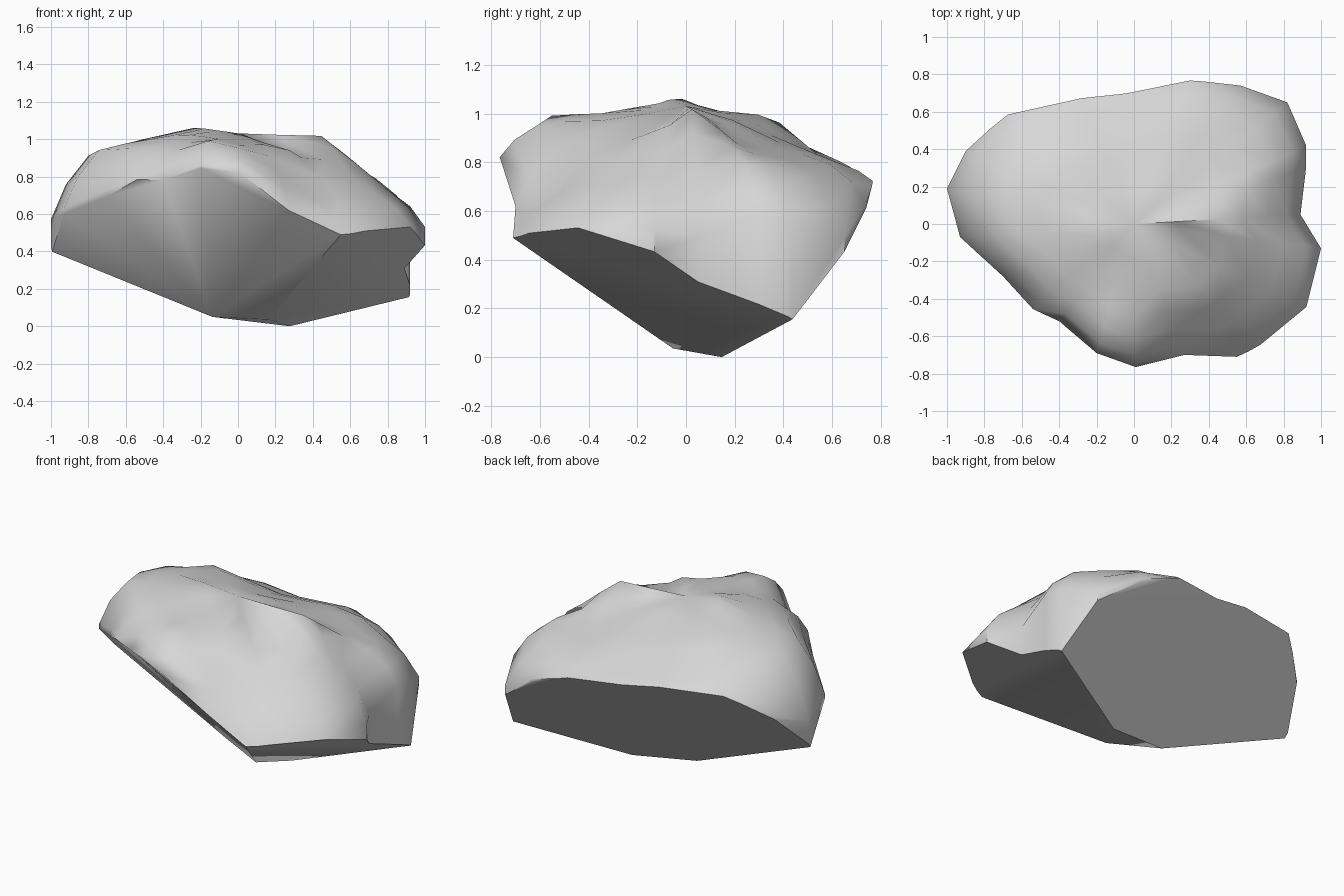
import bpy, bmesh, math
from mathutils import Vector

if "Cube" in bpy.data.objects:
    bpy.data.objects.remove(bpy.data.objects["Cube"])

# Outline seen from above: x, y, rim height, height at 80 %, height at 50 % of the radius
OUTLINE = [
    (.89, .05, .50, .78, 1.00), (.92, .30, .60, .80, .92),
    (.92, .42, .58, .80, .88), (.82, .65, .50, .76, .86),
    (.57, .74, .64, .80, .87), (.30, .77, .73, .81, .89),
    (-.04, .70, .75, .81, .92), (-.28, .675, .79, .84, .95),
    (-.68, .59, .80, .88, .99), (-.90, .39, .66, .92, 1.00),
    (-1.0, .19, .58, .92, 1.01), (-.93, -.07, .64, .95, 1.01),
    (-.70, -.28, .74, .96, 1.01), (-.54, -.455, .80, .95, 1.02),
    (-.40, -.52, .79, .95, 1.02), (-.20, -.69, .87, 1.00, 1.01),
    (.01, -.765, .83, .96, .99), (.27, -.70, .64, .83, .98),
    (.55, -.71, .50, .67, .95), (.68, -.65, .51, .68, .91),
    (.92, -.45, .54, .72, .90), (1.0, -.13, .54, .74, .95),
]
# Small peaks on top: x, y, extra height
PEAKS = [(-.24, -.07, .06), (.12, .09, .05), (.48, .05, .03), (-.42, .36, .03)]
# Flat cuts underneath: point on the plane, outward direction
CUTS = [((0, .0755, 0), (-.509, -1, -1.015)),
        ((0, 0, -.05), (.437, -.422, -1)),
        ((0, .07, 0), (-.25, 1, -.85)),
        ((0, 0, .055), (-.103, -.12, -1))]


def bump(x, y):
    return sum(h * math.exp(-((x - px) ** 2 + (y - py) ** 2) / .015) for px, py, h in PEAKS)


bm = bmesh.new()


def ring(scale, height):
    out = []
    for p in OUTLINE:
        x, y = p[0] * scale, p[1] * scale
        out.append(bm.verts.new((x, y, height(p) + bump(x, y))))
    return out


# Lumpy dome as stacked rings with a long skirt below the rim
rings = [ring(1, lambda p: -1), ring(1, lambda p: p[2]),
         ring(.92, lambda p: .45 * p[2] + .55 * p[3]),
         ring(.8, lambda p: p[3]),
         ring(.65, lambda p: .42 * p[3] + .58 * p[4]),
         ring(.5, lambda p: p[4]),
         ring(.25, lambda p: .5 * p[4] + .5 * 1.03)]
n = len(OUTLINE)
for a, b in zip(rings, rings[1:]):
    for i in range(n):
        j = (i + 1) % n
        bm.faces.new((a[i], a[j], b[j], b[i]))
peak = bm.verts.new((0, 0, 1.04))
for i in range(n):
    bm.faces.new((rings[-1][i], rings[-1][(i + 1) % n], peak))
bm.faces.new(rings[0][::-1])

# Slice the underside flat and close each cut
for point, normal in CUTS:
    bmesh.ops.bisect_plane(bm, geom=bm.verts[:] + bm.edges[:] + bm.faces[:], dist=1e-5,
                           plane_co=Vector(point), plane_no=Vector(normal).normalized(),
                           clear_outer=True)
    bmesh.ops.holes_fill(bm, edges=[e for e in bm.edges if e.is_boundary], sides=0)
bmesh.ops.remove_doubles(bm, verts=bm.verts[:], dist=.012)
bmesh.ops.recalc_face_normals(bm, faces=bm.faces[:])
low = min(v.co.z for v in bm.verts)
bmesh.ops.translate(bm, verts=bm.verts[:], vec=(0, 0, -low))

mesh = bpy.data.meshes.new("boulder")
bm.to_mesh(mesh)
bm.free()
rock = bpy.data.objects.new("boulder", mesh)
bpy.context.collection.objects.link(rock)

# Plain stone colour
stone = bpy.data.materials.new("grey stone")
stone.diffuse_color = (.68, .68, .68, 1)
stone.use_nodes = True
stone.node_tree.nodes["Principled BSDF"].inputs["Base Color"].default_value = stone.diffuse_color
mesh.materials.append(stone)

bpy.context.view_layer.objects.active = rock
rock.select_set(True)
bpy.ops.object.shade_smooth_by_angle(angle=math.radians(45))
